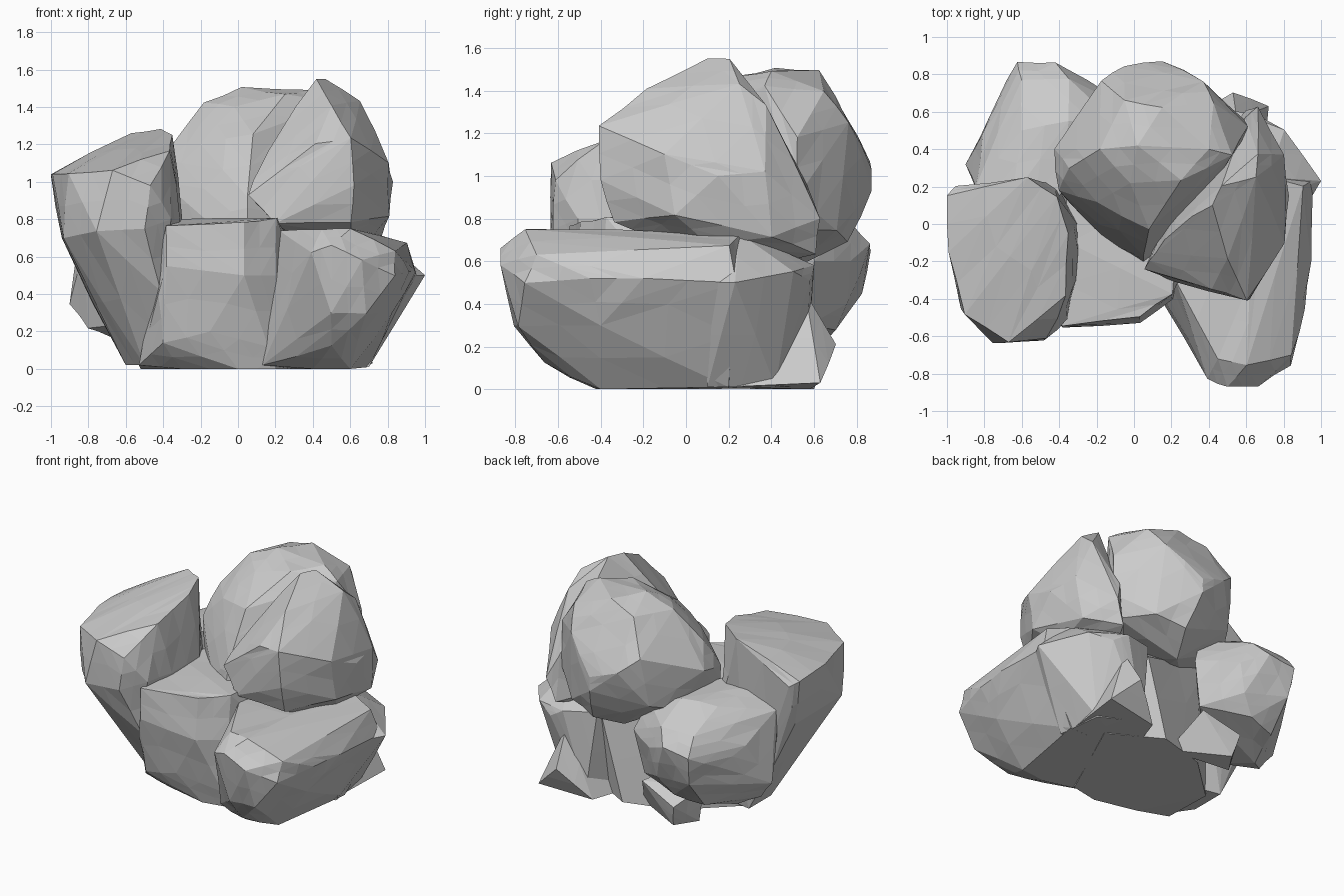
import bpy, bmesh, random

random.seed(4)


def rock(name, pts, bump=0.018):
    """Faceted boulder: hull of its corner points, split once and chipped slightly."""
    bm = bmesh.new()
    for p in pts:
        bm.verts.new(p)
    bmesh.ops.convex_hull(bm, input=bm.verts[:])
    bmesh.ops.delete(bm, geom=[v for v in bm.verts if not v.link_faces], context='VERTS')
    bmesh.ops.recalc_face_normals(bm, faces=bm.faces[:])
    corners = set(bm.verts)
    bmesh.ops.subdivide_edges(bm, edges=bm.edges[:], cuts=1, use_grid_fill=True)
    bm.normal_update()
    moves = [(v, v.normal * random.uniform(0, bump)) for v in bm.verts
             if v not in corners and v.co.z > 0.04]
    for v, d in moves:
        v.co += d
    for v in bm.verts:
        v.co.x = max(-1, min(1, v.co.x))
        v.co.y = max(-0.87, min(0.87, v.co.y))
        v.co.z = max(0, min(1.55, v.co.z))
    bmesh.ops.triangulate(bm, faces=bm.faces[:])
    bmesh.ops.recalc_face_normals(bm, faces=bm.faces[:])
    me = bpy.data.meshes.new(name)
    bm.to_mesh(me)
    bm.free()
    ob = bpy.data.objects.new(name, me)
    bpy.context.collection.objects.link(ob)
    return ob


# Tall tilted boulder on the left
rock("left_boulder", [
    (-1, .15, 1.03), (-.99, -.15, 1.04), (-.9, -.48, 1.04), (-.67, -.63, 1.06),
    (-.47, -.61, .98), (-.37, -.38, 1.16), (-.42, .14, 1.27), (-.57, .24, 1.25),
    (-.36, -.05, 1.24), (-.95, .2, 1.0), (-.32, -.3, .8), (-.31, 0, .82),
    (-.93, -.42, .7), (-.94, .12, .7), (-.5, -.62, .75), (-.75, -.62, .74),
    (-.37, -.5, .8), (-.42, -.48, .42), (-.42, .2, .7),
    (-.6, -.1, .02), (-.5, -.25, .02), (-.35, .1, .02), (-.6, .15, .02)])

# Flat-topped block in the middle, running under the upper boulders
rock("centre_block", [
    (-.38, -.54, .76), (.03, -.49, .78), (.2, -.37, .8), (-.35, -.1, .8),
    (.25, .2, .8), (-.35, .3, .8), (.3, .5, .55),
    (-.38, -.55, .55), (.03, -.52, .5), (.2, -.4, .5), (-.42, -.5, .4),
    (-.4, -.46, .14), (-.15, -.48, .2), (.16, -.4, .12),
    (0, -.4, 0), (-.3, -.33, 0), (-.53, -.28, .02), (-.52, .1, 0),
    (.2, -.36, 0), (.5, .3, 0), (.15, .5, 0), (-.2, .4, 0)], 0.01)

# Long low boulder at the front right
rock("right_front_boulder", [
    (.23, -.3, .73), (.45, -.72, .74), (.6, -.75, .74), (.62, -.3, .74),
    (.72, .25, .72), (.4, .3, .72), (.9, .2, .67), (.84, -.7, .63),
    (.5, -.87, .66), (.66, -.86, .58), (.4, -.82, .62), (.83, -.75, .5),
    (.91, -.45, .52), (.94, -.2, .52), (.95, .23, .5),
    (.5, -.8, .3), (.68, -.78, .3), (.5, -.66, .13), (.3, -.6, .45),
    (.2, -.4, .4), (.82, -.4, .3),
    (.4, -.42, 0), (.6, -.4, 0), (.13, -.38, .02), (.7, .2, .01), (.2, .2, 0)], 0.012)

# Wedge at the rear right with a low toe at its foot
rock("right_rear_wedge", [
    (1, .23, .5), (.92, .1, .5), (.72, .15, .7), (.72, .25, .73), (.8, .5, .55),
    (.66, .58, .51), (.55, .6, .58), (.66, .42, .01), (.7, .1, .01),
    (.4, .56, .01), (.33, .53, .6), (.2, .2, 0)], 0.006)
rock("rear_toe", [
    (.72, .63, .03), (.68, .18, .01), (.53, .7, .21), (.33, .58, 0),
    (.55, .56, .45), (.2, .2, 0)], 0.005)

# Large upper boulder at the back
rock("upper_rear_boulder", [
    (-.42, .4, 1.05), (-.4, .18, 1.0), (-.34, .3, 1.2), (-.32, .1, .76),
    (-.12, -.1, .76), (.05, -.2, .8), (.05, -.17, .92), (-.2, .12, 1.2),
    (.08, -.02, 1.25), (-.02, .22, 1.4), (.25, .24, 1.46), (-.18, .4, 1.42),
    (.02, .42, 1.5), (-.05, .66, 1.43), (.15, .62, 1.49), (.4, .4, 1.49),
    (.52, .37, 1.42), (.42, .64, 1.39), (.37, .76, 1.25), (-.17, .76, 1.2),
    (-.05, .84, 1.1), (.15, .87, 1.03), (.15, .87, .93), (-.2, .7, .85),
    (.2, .75, .7), (.4, .7, .75), (.1, .55, .6), (.6, .52, 1.18), (.62, .52, .9),
    (.55, .5, .75), (.3, 0, .75), (-.3, .5, .8)], 0.012)

# Peaked upper boulder on the right
rock("upper_right_boulder", [
    (.06, -.24, .93), (.2, -.3, .78), (.12, -.15, 1.08), (.6, -.4, 1.23),
    (.62, -.4, .98), (.42, -.34, 1.2), (.22, -.02, 1.25), (.42, .1, 1.55),
    (.47, .2, 1.54), (.5, -.18, 1.4), (.65, .25, 1.43), (.66, .37, 1.33),
    (.8, -.1, 1.1), (.82, .15, 1.0), (.8, .37, 1.02), (.8, -.05, .82),
    (.76, .4, .72), (.66, .62, .8), (.6, .56, .95), (.6, .6, .64),
    (.5, .4, .6), (.6, -.33, .79), (.6, -.18, .73), (.7, .1, .69), (.25, .2, .72)], 0.012)

# Rounded boulder at the rear left
rock("left_rear_boulder", [
    (-.89, .32, .35), (-.8, .3, .22), (-.68, .4, .18), (-.82, .15, .65),
    (-.84, .2, .8), (-.8, .48, .65), (-.72, .67, .55), (-.62, .86, .65),
    (-.42, .86, .68), (-.6, .82, .45), (-.25, .77, .6), (-.3, .75, .4),
    (-.4, .7, .28), (-.6, .65, .25), (-.6, .77, .77), (-.35, .77, .77),
    (-.4, .15, .9), (-.65, .15, .9), (-.35, .55, .89), (-.6, .5, .88),
    (-.1, .55, .8), (-.02, .6, .6), (-.08, .57, .3), (-.5, .1, .25)], 0.012)

# Small stone underneath at the back
rock("small_rear_stone", [
    (-.32, .6, 0), (-.15, .5, 0), (-.42, .45, 0), (-.35, .64, .15),
    (-.08, .6, .25), (-.2, .35, .3), (.05, .4, 0), (-.45, .45, .25)], 0.008)
